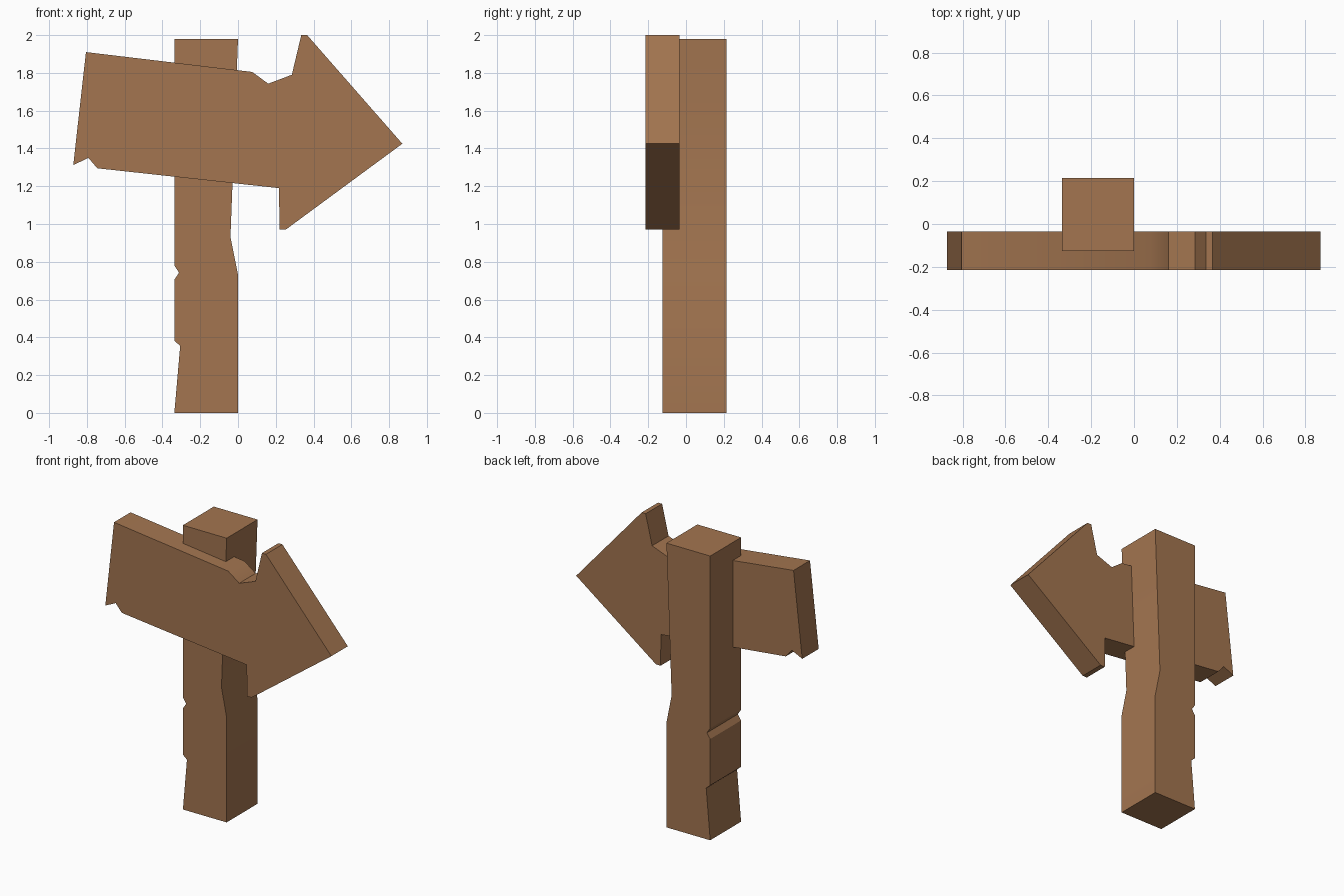
import bpy, bmesh, math

cube = bpy.data.objects.get("Cube")
if cube:
    bpy.data.objects.remove(cube, do_unlink=True)

# Wood colour shared by both parts
wood = bpy.data.materials.new("brown wood")
wood.use_nodes = True
colour = (0.366, 0.178, 0.080, 1.0)
wood.diffuse_color = colour
bsdf = wood.node_tree.nodes["Principled BSDF"]
bsdf.inputs["Base Color"].default_value = colour
bsdf.inputs["Roughness"].default_value = 0.8


def plank(name, outline, y_front, y_back):
    """Extrude an (x, z) outline from y_front to y_back."""
    bm = bmesh.new()
    face = bm.faces.new([bm.verts.new((x, y_front, z)) for x, z in outline])
    out = bmesh.ops.extrude_face_region(bm, geom=[face])
    moved = [v for v in out["geom"] if isinstance(v, bmesh.types.BMVert)]
    bmesh.ops.translate(bm, verts=moved, vec=(0, y_back - y_front, 0))
    bmesh.ops.recalc_face_normals(bm, faces=bm.faces)
    mesh = bpy.data.meshes.new(name)
    bm.to_mesh(mesh)
    bm.free()
    mesh.materials.append(wood)
    obj = bpy.data.objects.new(name, mesh)
    bpy.context.collection.objects.link(obj)
    bpy.ops.object.select_all(action="DESELECT")
    obj.select_set(True)
    bpy.context.view_layer.objects.active = obj
    bpy.ops.object.shade_smooth_by_angle(angle=math.radians(30))
    return obj


# Upright post with worn side and two chips
plank("post", [
    (-0.337, 0), (0, 0), (0, 0.73), (-0.04, 0.93), (0, 1.98), (-0.337, 1.98),
    (-0.337, 0.78), (-0.312, 0.742), (-0.337, 0.705),
    (-0.337, 0.382), (-0.306, 0.355)], -0.125, 0.215)

# Tilted arrow board with notched edges and blunted barbs
plank("arrow_board", [
    (-0.805, 1.91), (0.075, 1.805), (0.16, 1.743), (0.285, 1.79),
    (0.335, 2.0), (0.366, 2.0), (0.87, 1.425), (0.255, 0.972),
    (0.22, 0.972), (0.217, 1.19), (-0.745, 1.295), (-0.792, 1.35),
    (-0.872, 1.312)], -0.215, -0.034)
